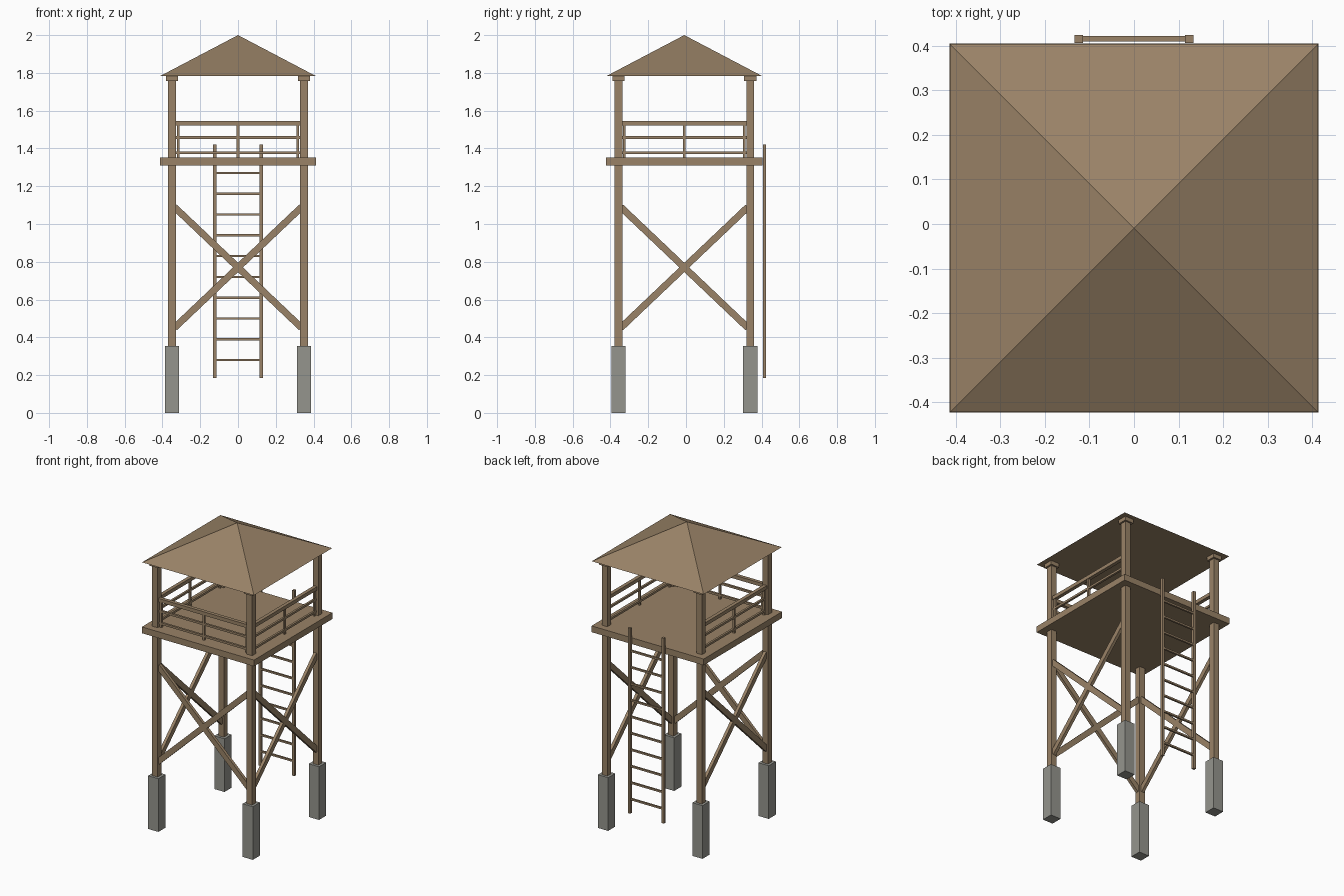
import bpy
from math import pi, atan2, hypot
from mathutils import Matrix, Vector

cube = bpy.data.objects.get("Cube")
if cube:
    bpy.data.objects.remove(cube, do_unlink=True)


def make_material(name, rgb):
    mat = bpy.data.materials.new(name)
    mat.use_nodes = True
    mat.diffuse_color = (*rgb, 1)
    mat.node_tree.nodes["Principled BSDF"].inputs["Base Color"].default_value = (*rgb, 1)
    return mat


wood = make_material("brown wood", (0.32, 0.225, 0.135))
concrete = make_material("grey concrete", (0.30, 0.30, 0.27))

CY = -0.009      # tower centre in y; the ladder stands behind it
POST = 0.349     # post centre offset
INNER = 0.329    # inner face of the posts
DECK_TOP = 1.352


def box(name, centre, size, mat=wood, turn=0.0, tilt=0.0):
    """Box tilted about y, then turned about the tower's vertical axis."""
    bpy.ops.mesh.primitive_cube_add(size=1)
    obj = bpy.context.object
    obj.name = name
    obj.data.transform(
        Matrix.Translation((0, CY, 0)) @ Matrix.Rotation(turn, 4, "Z")
        @ Matrix.Translation(Vector(centre)) @ Matrix.Rotation(tilt, 4, "Y")
        @ Matrix.Diagonal((*size, 1)))
    obj.data.materials.append(mat)
    return obj


def span(name, x, y, z0, z1, width, mat=wood, turn=0.0):
    """Upright square bar between two heights."""
    return box(name, (x, y, (z0 + z1) / 2), (width, width, z1 - z0), mat, turn)


# Footings, posts and post caps at the four corners
for sx, side in ((-1, "right"), (1, "left")):
    for sy, end in ((-1, "front"), (1, "back")):
        x, y = sx * POST, sy * POST
        tag = f"{end}_{side}"
        span(f"footing_{tag}", x, y, 0, 0.355, 0.075, concrete)
        span(f"post_{tag}", x, y, 0.355, 1.76, 0.041)
        span(f"post_cap_{tag}", x, y, 1.757, 1.785, 0.064)

# Deck
box("deck", (0, 0, 1.331), (0.828, 0.828, 0.042))

# Pyramid roof
bpy.ops.mesh.primitive_cone_add(vertices=4, radius1=0.413 * 2 ** 0.5, radius2=0,
                                depth=0.217, location=(0, CY, 1.8915))
roof = bpy.context.object
roof.name = "roof"
roof.data.transform(Matrix.Rotation(pi / 4, 4, "Z"))
roof.data.materials.append(wood)

# Cross braces and railings on the front and both sides; the back is open
rise, run = 0.625, 2 * INNER
for tag, turn in (("front", 0), ("left", pi / 2), ("right", -pi / 2)):
    for s in (-1, 1):
        box(f"brace_{tag}", (0, -POST, 0.77), (hypot(rise, run) + 0.02, 0.02, 0.036),
            turn=turn, tilt=s * atan2(rise, run))
    for z, thick in ((1.533, 0.024), (1.458, 0.014), (1.378, 0.014)):
        box(f"rail_{tag}", (0, -POST, z), (run, thick, thick), turn=turn)
    for x in (-0.317, 0, 0.317):
        span(f"baluster_{tag}", x, -POST, DECK_TOP, 1.525, 0.014, turn=turn)

# Ladder at the back
LADDER_Y = 0.4155 - CY
for s in (-1, 1):
    span("ladder_stile", s * 0.124, LADDER_Y, 0.185, 1.422, 0.018)
for i in range(10):
    box("ladder_rung", (0, LADDER_Y, 0.28 + 0.11 * i), (0.24, 0.012, 0.012))
